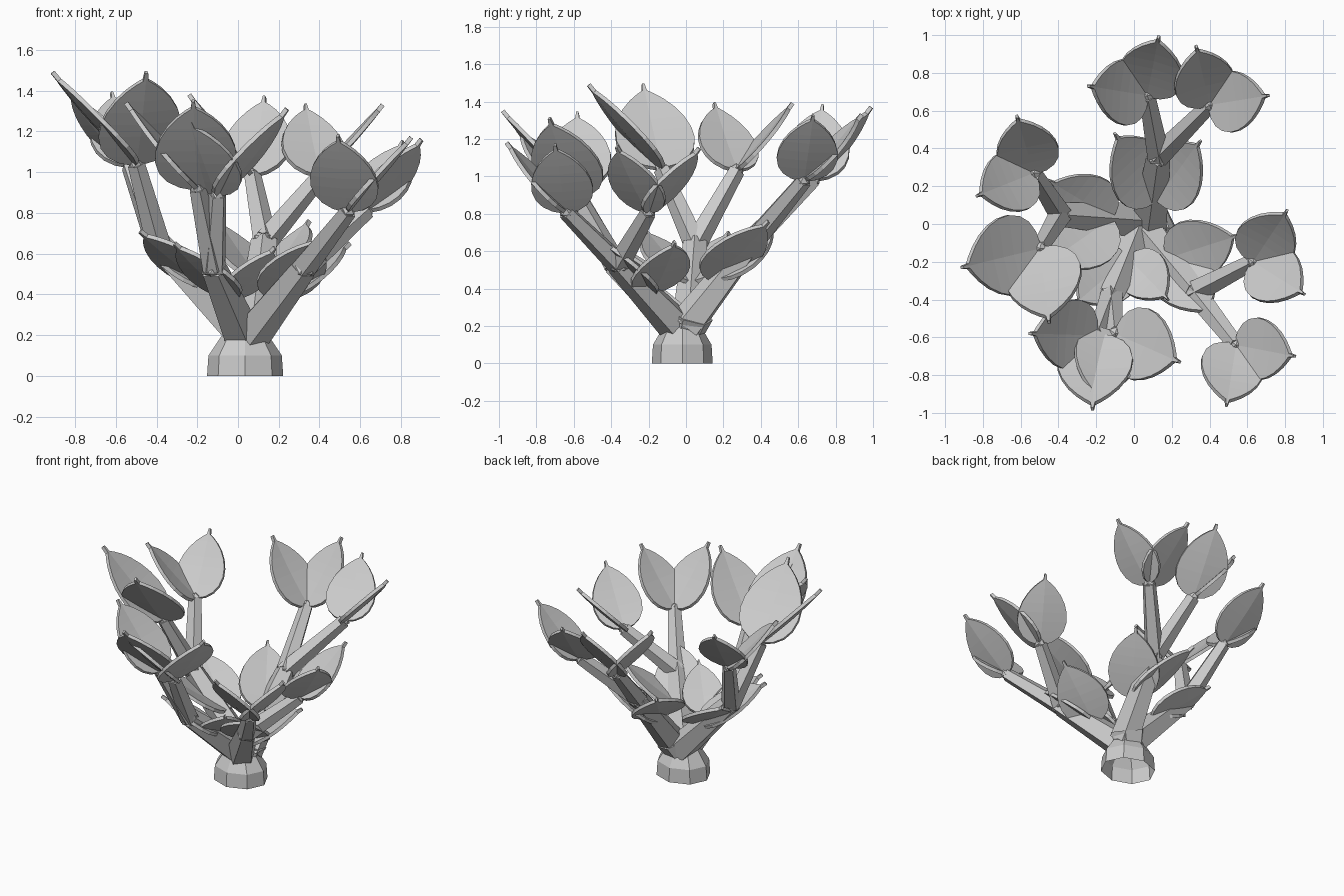
import bpy, bmesh, math
from mathutils import Vector, Matrix

cube = bpy.data.objects.get("Cube")
if cube:
    bpy.data.objects.remove(cube, do_unlink=True)

grey = bpy.data.materials.new("light grey")
grey.use_nodes = True
grey.diffuse_color = (0.6, 0.6, 0.6, 1)
grey.node_tree.nodes["Principled BSDF"].inputs["Base Color"].default_value = (0.6, 0.6, 0.6, 1)


def finish(bm, name):
    bmesh.ops.recalc_face_normals(bm, faces=bm.faces)
    mesh = bpy.data.meshes.new(name)
    bm.to_mesh(mesh)
    bm.free()
    mesh.materials.append(grey)
    obj = bpy.data.objects.new(name, mesh)
    bpy.context.collection.objects.link(obj)
    return obj


def branch(name, start, end, r1, r2, sides=5):
    """Tapered faceted stem between two points."""
    a, b = Vector(start), Vector(end)
    bm = bmesh.new()
    bmesh.ops.create_cone(bm, cap_ends=True, segments=sides, radius1=r1, radius2=r2,
                          depth=(b - a).length)
    turn = (b - a).to_track_quat('Z', 'Y').to_matrix().to_4x4()
    bmesh.ops.transform(bm, matrix=Matrix.Translation((a + b) / 2) @ turn, verts=bm.verts)
    return finish(bm, name)


def knot(name, at, radius):
    """Small faceted bud at a joint."""
    bm = bmesh.new()
    bmesh.ops.create_icosphere(bm, subdivisions=1, radius=radius,
                               matrix=Matrix.Translation(at))
    return finish(bm, name)


# half outline of a leaf: position along the length, half width (share of length)
OUTLINE = [(0, 0.04), (0.03, 0.15), (0.1, 0.25), (0.2, 0.315), (0.33, 0.345), (0.46, 0.335),
           (0.59, 0.295), (0.71, 0.23), (0.81, 0.15), (0.88, 0.075), (0.92, 0.022), (1, 0.012)]


def leaf(name, base, tip, partner, cup, thick=0.022):
    """Nearly flat round pad with a thin spike, its face tilted towards its partner leaf."""
    base, tip = Vector(base), Vector(tip)
    length = (tip - base).length
    along = (tip - base).normalized()
    inward = (Vector(partner) - tip).normalized()
    side = along.cross(Vector((0, 0, 1)) + inward * cup).normalized()
    up = side.cross(along)
    bm = bmesh.new()
    rows = []
    for t, w in OUTLINE:
        row = []
        for s in (-1, 0, 1):
            lift = abs(s) * w * 0.07 - 0.02 * math.sin(math.pi * t)
            row.append(bm.verts.new(base + (along * t + side * s * w + up * lift) * length))
        rows.append(row)
    for r, q in zip(rows, rows[1:]):
        for i in (0, 1):
            bm.faces.new((r[i], r[i + 1], q[i + 1], q[i]))
    obj = finish(bm, name)
    solid = obj.modifiers.new("thickness", 'SOLIDIFY')
    solid.thickness = thick
    solid.offset = 0
    return obj


# Trunk: open underneath, bulging, narrowing to a neck
CENTRE = Vector((0.035, -0.02, 0))
SIDES = 8
bm = bmesh.new()
rings = []
for z, r in [(0, 0.187), (0.1, 0.18), (0.19, 0.12), (0.23, 0.08)]:
    rings.append([bm.verts.new(CENTRE + Vector((r * math.cos(a), r * math.sin(a) * 0.87, z)))
                  for a in (math.tau * i / SIDES for i in range(SIDES))])
for low, high in zip(rings, rings[1:]):
    for i in range(SIDES):
        j = (i + 1) % SIDES
        bm.faces.new((low[i], low[j], high[j], high[i]))
bm.faces.new(rings[-1])
finish(bm, "trunk")

# Flared collar leaning to the back left
branch("collar", (0.04, 0, 0.17), (0.075, 0.03, 0.26), 0.1, 0.12, 6)

# Each limb: tilt of its low leaves, root, fork point, low leaf joint with two tips,
# then two twigs (end, two leaf tips)
LIMBS = {
    "right": (0.12, (0.03, 0.02, 0.2), (-0.39, 0.05, 0.64),
              ((-0.12, 0.03, 0.43), (-0.48, -0.22, 0.71), (-0.45, 0.23, 0.7)),
              ((-0.5, -0.13, 1.04), (-0.91, -0.23, 1.49), (-0.45, -0.52, 1.49)),
              ((-0.53, 0.27, 1.03), (-0.62, 0.57, 1.39), (-0.83, 0.15, 1.39))),
    "back": (0.3, (0.08, 0, 0.2), (0.13, 0.36, 0.66),
             ((0.12, 0.13, 0.45), (-0.1, 0.48, 0.76), (0.35, 0.44, 0.76)),
             ((0.07, 0.68, 0.98), (0.13, 0.99, 1.37), (-0.24, 0.73, 1.38)),
             ((0.4, 0.63, 0.98), (0.33, 0.94, 1.33), (0.71, 0.68, 1.33))),
    "left": (0.2, (0.06, -0.05, 0.2), (0.32, -0.36, 0.53),
             ((0.18, -0.18, 0.38), (0.55, -0.06, 0.65), (0.4, -0.48, 0.68)),
             ((0.63, -0.2, 0.81), (0.81, 0.07, 1.15), (0.9, -0.37, 1.16)),
             ((0.54, -0.64, 0.81), (0.49, -0.96, 1.18), (0.85, -0.7, 1.17))),
    "front": (0, (0.02, -0.03, 0.2), (-0.12, -0.38, 0.53),
              ((-0.03, -0.18, 0.38), (0.18, -0.4, 0.63), (-0.31, -0.42, 0.65)),
              ((-0.2, -0.59, 0.92), (-0.55, -0.58, 1.34), (-0.22, -0.98, 1.35)),
              ((-0.1, -0.58, 0.89), (0.24, -0.73, 1.31), (-0.23, -0.9, 1.25))),
}

for where, (low_cup, root, fork, *joints) in LIMBS.items():
    branch(where + "_limb", root, fork, 0.1, 0.068)
    knot(where + "_fork", fork, 0.066)
    for n, (joint, *tips) in enumerate(joints):
        level = ("low", "first", "second")[n]
        if n:
            branch(f"{where}_{level}_twig", fork, joint, 0.064, 0.045)
            knot(f"{where}_{level}_bud", joint, 0.04)
        for m, tip in enumerate(tips):
            leaf(f"{where}_{level}_leaf_{m + 1}", joint, tip, tips[1 - m],
                 0.08 if n else low_cup)
